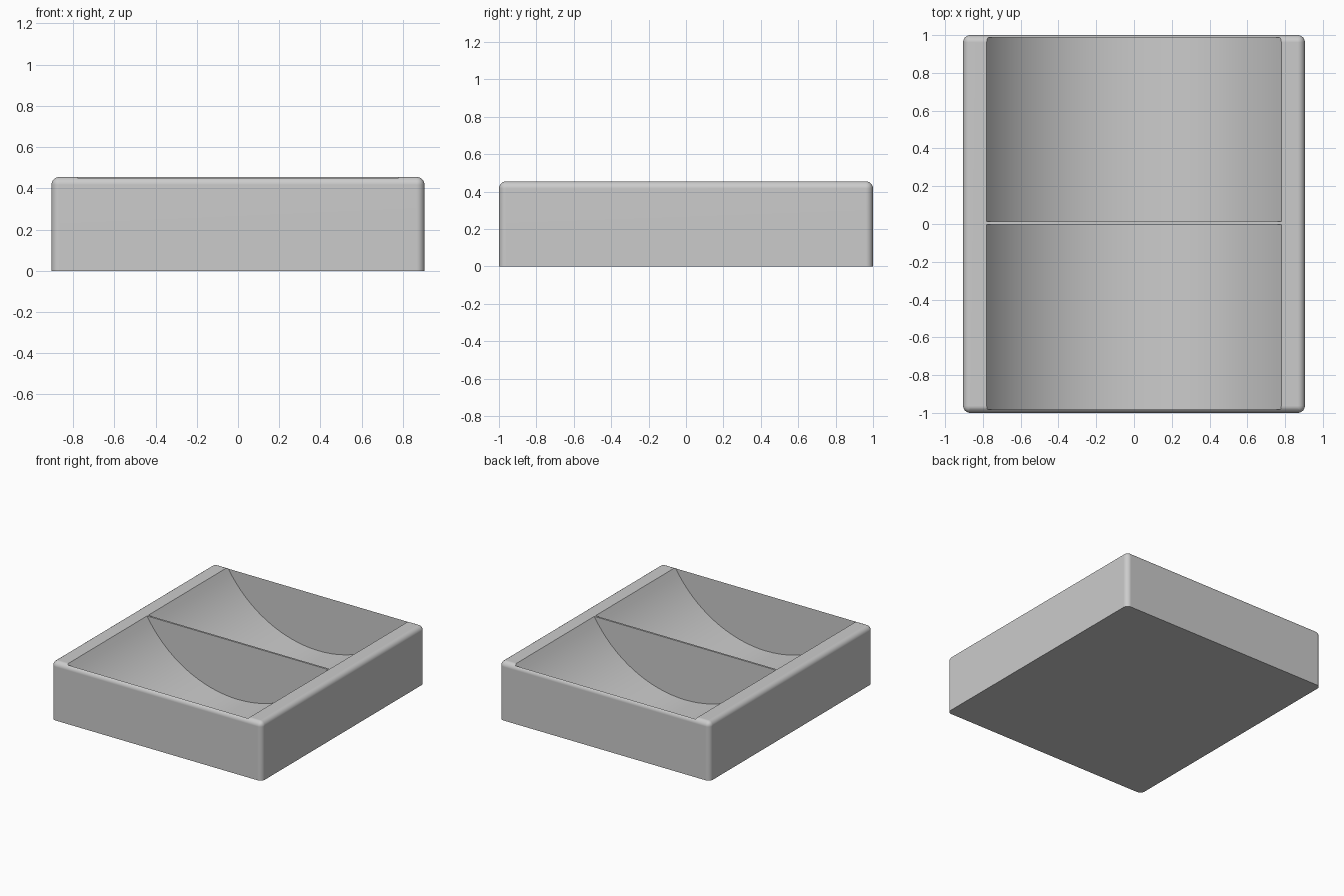
import bpy, bmesh, math

if "Cube" in bpy.data.objects:
    bpy.data.objects.remove(bpy.data.objects["Cube"])

WIDTH, DEPTH, HEIGHT = 1.81, 2.0, 0.455
ROUND = 0.038                      # radius of the outer corners
HALF, SAG = 0.78, 0.44             # scoop half width and depth
SEGMENTS = 32

grey = bpy.data.materials.new("light grey")
grey.diffuse_color = (0.6, 0.6, 0.6, 1)
grey.use_nodes = True
grey.node_tree.nodes["Principled BSDF"].inputs["Base Color"].default_value = grey.diffuse_color


def make_object(name, bm):
    bmesh.ops.recalc_face_normals(bm, faces=bm.faces)
    mesh = bpy.data.meshes.new(name)
    bm.to_mesh(mesh)
    bm.free()
    mesh.materials.append(grey)
    obj = bpy.data.objects.new(name, mesh)
    bpy.context.collection.objects.link(obj)
    return obj


def scoop_cutter(name, y0, y1):
    """Circular trough running along y, open at the top."""
    radius = (HALF ** 2 + SAG ** 2) / (2 * SAG)
    centre = HEIGHT - SAG + radius
    span = math.asin(HALF / radius)
    bm = bmesh.new()
    profile = [(-HALF, HEIGHT + 0.1)]
    for i in range(SEGMENTS + 1):
        a = -span + 2 * span * i / SEGMENTS
        profile.append((radius * math.sin(a), centre - radius * math.cos(a)))
    profile.append((HALF, HEIGHT + 0.1))
    face = bm.faces.new([bm.verts.new((x, y0, z)) for x, z in profile])
    ext = bmesh.ops.extrude_face_region(bm, geom=[face])
    moved = [v for v in ext["geom"] if isinstance(v, bmesh.types.BMVert)]
    bmesh.ops.translate(bm, verts=moved, vec=(0, y1 - y0, 0))
    obj = make_object(name, bm)
    obj.hide_render = True
    return obj


# Block: rounded top and upright edges, sharp base
bm = bmesh.new()
bmesh.ops.create_cube(bm, size=1)
for v in bm.verts:
    v.co = (v.co.x * WIDTH, v.co.y * DEPTH, (v.co.z + 0.5) * HEIGHT)
edges = [e for e in bm.edges if max(v.co.z for v in e.verts) > 0.01]
bmesh.ops.bevel(bm, geom=edges, offset=ROUND, segments=6, profile=0.5,
                affect='EDGES', clamp_overlap=True)
tray = make_object("tray", bm)

# Two scoops separated by a thin divider
cutters = [scoop_cutter("front_scoop", -0.982, -0.003),
           scoop_cutter("back_scoop", 0.012, 0.987)]
for cutter in cutters:
    mod = tray.modifiers.new(cutter.name, 'BOOLEAN')
    mod.operation = 'DIFFERENCE'
    mod.solver = 'EXACT'
    mod.object = cutter

# Bake the cuts and drop the cutters
graph = bpy.context.evaluated_depsgraph_get()
baked = bpy.data.meshes.new_from_object(tray.evaluated_get(graph))
tray.modifiers.clear()
tray.data = baked
for cutter in cutters:
    bpy.data.objects.remove(cutter)

# Smooth the rounded surfaces, keep the rims crisp
bpy.context.view_layer.objects.active = tray
tray.select_set(True)
bpy.ops.object.shade_smooth_by_angle(angle=math.radians(25))
weighted = tray.modifiers.new("even_shading", 'WEIGHTED_NORMAL')
weighted.keep_sharp = True
